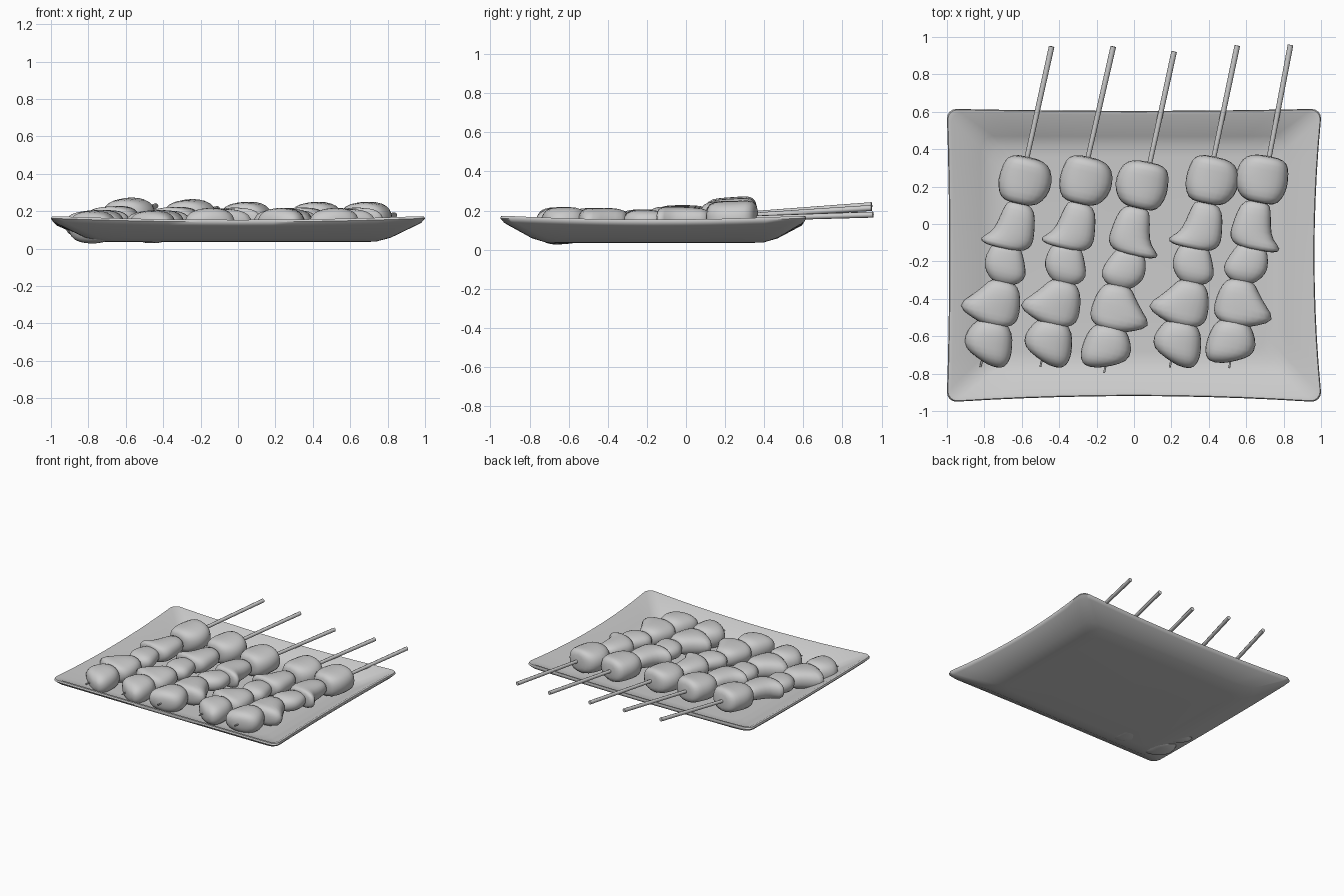
import bpy, bmesh, math
from mathutils import Matrix, Vector

cube = bpy.data.objects.get("Cube")
if cube:
    bpy.data.objects.remove(cube, do_unlink=True)

grey = bpy.data.materials.new("plain grey")
grey.use_nodes = True
grey.diffuse_color = (0.6, 0.6, 0.6, 1)
grey.node_tree.nodes["Principled BSDF"].inputs["Base Color"].default_value = grey.diffuse_color


def loft(name, rings, matrix=None, subdivide=0, sharp=60):
    """Skin a row of closed rings, cap both ends and smooth the result."""
    bm = bmesh.new()
    loops = [[bm.verts.new(p) for p in ring] for ring in rings]
    for a, b in zip(loops, loops[1:]):
        for i in range(len(a)):
            j = (i + 1) % len(a)
            bm.faces.new((a[i], a[j], b[j], b[i]))
    for end in (loops[0], loops[-1]):
        bm.faces.new(end)
    bmesh.ops.recalc_face_normals(bm, faces=bm.faces)
    mesh = bpy.data.meshes.new(name)
    bm.to_mesh(mesh)
    bm.free()
    mesh.materials.append(grey)
    obj = bpy.data.objects.new(name, mesh)
    bpy.context.collection.objects.link(obj)
    if matrix:
        obj.matrix_world = matrix
    bpy.ops.object.select_all(action="DESELECT")
    obj.select_set(True)
    bpy.context.view_layer.objects.active = obj
    bpy.ops.object.shade_smooth_by_angle(angle=math.radians(sharp))
    if subdivide:
        obj.modifiers.new("soften", "SUBSURF").levels = subdivide
        obj.modifiers["soften"].render_levels = subdivide
    return obj


def plate_ring(half, front, back, z, radius, bend):
    """Rounded rectangle whose sides bow inwards and dip at the middle."""
    corners = []
    for k, (cx, cy) in enumerate(((half, back), (-half, back), (-half, front), (half, front))):
        mx, my = cx - math.copysign(radius, cx), cy - math.copysign(radius, cy)
        angles = [math.radians(90 * k + 22.5 * i) for i in range(5)]
        corners.append([Vector((mx + radius * math.cos(a), my + radius * math.sin(a), z)) for a in angles])
    # inward pull of the back, left, front and right sides
    pulls = ((0, -0.01), (0.012, 0), (0, 0.03), (-0.035, 0))
    ring = []
    for k, arc in enumerate(corners):
        ring += arc
        start, end = arc[-1], corners[(k + 1) % 4][0]
        for i in range(1, 10):
            s = i / 10
            w = bend * 4 * s * (1 - s)
            ring.append(start.lerp(end, s) + w * Vector((*pulls[k], -0.018)))
    return ring


# Plate: underside, flared wall, rim, then the inner dish
loft("plate", [plate_ring(*r) for r in (
    (0.68, -0.66, 0.34, 0.035, 0.08, 0),
    (0.74, -0.72, 0.40, 0.038, 0.08, 0),
    (0.82, -0.79, 0.47, 0.06, 0.08, 0.1),
    (0.98, -0.93, 0.6, 0.138, 0.06, 0.8),
    (1.0, -0.95, 0.615, 0.16, 0.05, 1),
    (0.995, -0.945, 0.61, 0.172, 0.05, 1),
    (0.975, -0.925, 0.595, 0.17, 0.05, 1),
    (0.82, -0.79, 0.47, 0.085, 0.07, 0.1),
    (0.76, -0.74, 0.42, 0.063, 0.08, 0),
    (0.70, -0.68, 0.36, 0.06, 0.08, 0))])

# Chunks: half height, then (distance along stick, left edge, right edge), in hundredths
CHUNKS = {
    "rear_chunk": (9.5, ((11, -7, 8), (15, -10.5, 13), (22, -12.5, 16), (30, -11.5, 15),
                         (35, -10, 12), (37, -5, 6))),
    "second_chunk": (7.5, ((12.5, -4, 6), (9, -6, 10.5), (0, -7.5, 12), (-7, -9.5, 13),
                           (-11, -16, 11.5), (-14, -12, 7))),
    "middle_chunk": (6.5, ((-10, -6, 6), (-15, -9, 9), (-23, -10.5, 12.5), (-28, -8, 13),
                           (-33, -3, 7))),
    "fourth_chunk": (8, ((-30, -4, 8), (-35, -7, 12), (-42, -12.5, 13.5), (-49, -20, 14),
                         (-53.5, -10, 12), (-56, -3, 5))),
    "front_chunk": (9, ((-52, -5, 8), (-57, -9, 12.5), (-64, -12, 14), (-70, -10.5, 14.5),
                        (-74, -3, 13.5), (-77, 5, 11))),
}


def chunk_ring(t, left, right, height, flip):
    """Slightly boxy oval across the stick."""
    mid, half = (left + right) / 2, (right - left) / 2 * 1.06
    tall = height * min(1, half / 11) ** 0.8
    ring = []
    for i in range(12):
        a = math.tau * i / 12
        c, s = (math.copysign(abs(f) ** 0.8, f) for f in (math.cos(a), math.sin(a)))
        ring.append(Vector((flip * (mid + half * c), t, tall * s)) / 100)
    return ring


def stick_ring(t, radius):
    return [(radius * math.cos(math.tau * i / 8), t, radius * math.sin(math.tau * i / 8)) for i in range(8)]


# Five skewers: x, y, height, sideways slope, rise, side of the pointed lobes
SKEWERS = ((-0.651, 0, 0.16, 0.222, 0.07, 1), (-0.327, 0, 0.155, 0.228, 0.06, 1),
           (0.007, -0.03, 0.15, 0.218, 0.03, -1), (0.352, 0, 0.15, 0.21, 0.03, 1),
           (0.655, 0, 0.15, 0.19, 0.03, -1))
for n, (x, y, z, slope, rise, flip) in enumerate(SKEWERS, 1):
    place = (Matrix.Translation((x, y, z)) @ Matrix.Rotation(-math.atan(slope), 4, "Z")
             @ Matrix.Rotation(math.atan(rise), 4, "X"))
    loft(f"stick_{n}", [stick_ring(0.975, 0.015), stick_ring(0.3, 0.013), stick_ring(-0.785, 0.005)], place)
    for name, (height, rows) in CHUNKS.items():
        loft(f"{name}_{n}", [chunk_ring(*row, height, flip) for row in rows], place, 1, 180)
